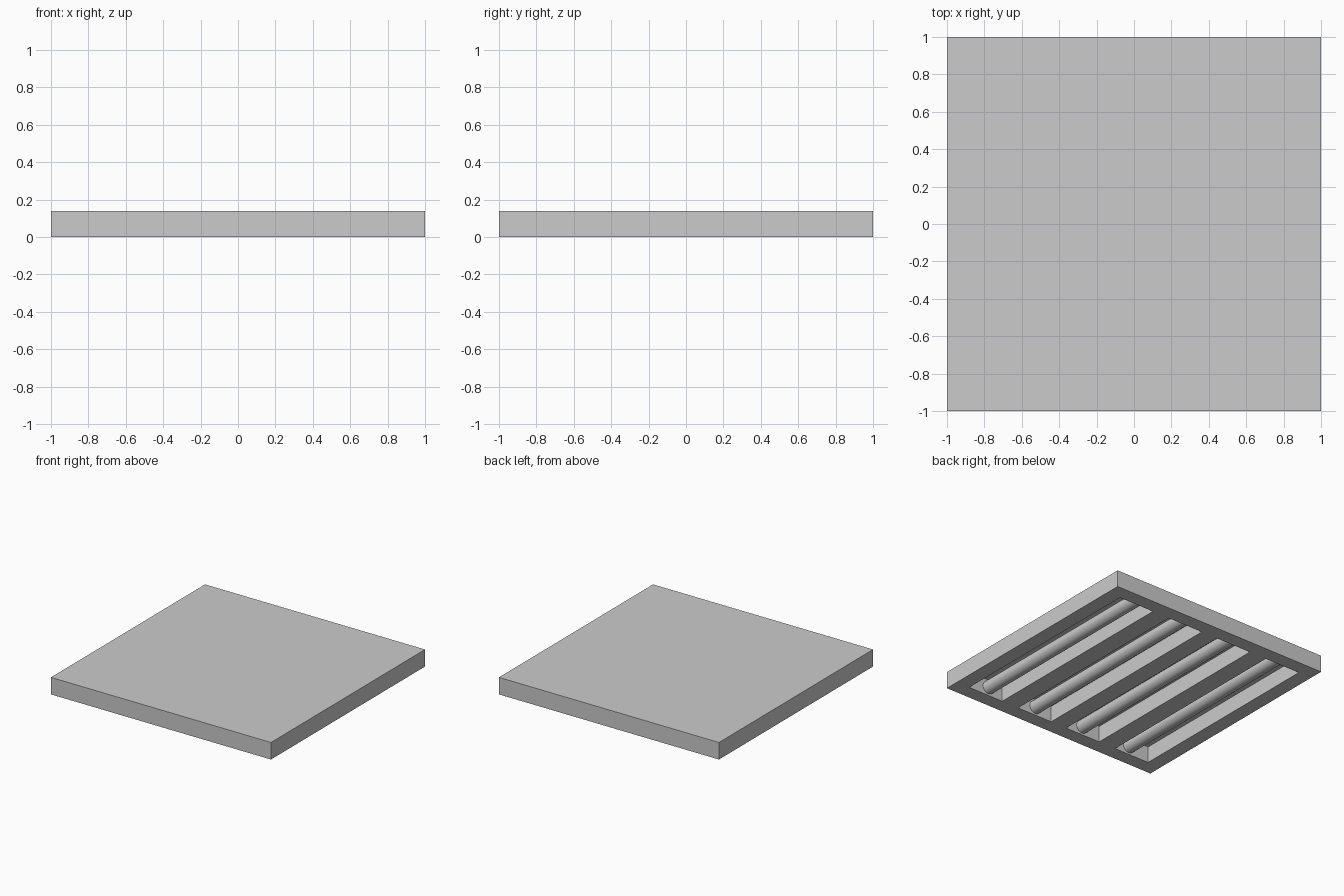
import bpy
import bmesh
from math import radians

HEIGHT = 0.14
POCKET_DEPTH = 0.134
POCKET_X = (-0.717, -0.236, 0.236, 0.717)
POCKET_HALF_WIDTH = 0.162
POCKET_HALF_LENGTH = 0.883
TUBE_X = (-0.69, -0.23, 0.23, 0.69)
TUBE_RADIUS = 0.053
TUBE_Z = 0.067

cube = bpy.data.objects.get("Cube")
if cube:
    bpy.data.objects.remove(cube, do_unlink=True)


def make_material(name, colour):
    mat = bpy.data.materials.new(name)
    mat.use_nodes = True
    mat.diffuse_color = colour
    mat.node_tree.nodes["Principled BSDF"].inputs["Base Color"].default_value = colour
    return mat


grey = make_material("light_grey", (0.6, 0.6, 0.6, 1))


def bottom_faces(bm):
    return [f for f in bm.faces if f.normal.z < -0.9]


def slice_bottom(bm, faces, point, normal):
    edges = {e for f in faces for e in f.edges}
    verts = {v for f in faces for v in f.verts}
    bmesh.ops.bisect_plane(bm, geom=list(faces) + list(edges) + list(verts),
                           plane_co=point, plane_no=normal)


# Panel housing: a slab with four long pockets sunk into the underside
bm = bmesh.new()
bmesh.ops.create_cube(bm, size=1)
for v in bm.verts:
    v.co = (v.co.x * 2, v.co.y * 2, (v.co.z + 0.5) * HEIGHT)
bm.normal_update()
for y in (-POCKET_HALF_LENGTH, POCKET_HALF_LENGTH):
    slice_bottom(bm, bottom_faces(bm), (0, y, 0), (0, 1, 0))
for x in POCKET_X:
    for side in (-POCKET_HALF_WIDTH, POCKET_HALF_WIDTH):
        middle = [f for f in bottom_faces(bm) if abs(f.calc_center_median().y) < 0.1]
        slice_bottom(bm, middle, (x + side, 0, 0), (1, 0, 0))
pockets = [f for f in bottom_faces(bm)
           if abs(f.calc_center_median().y) < 0.1
           and any(abs(f.calc_center_median().x - x) < 0.02 for x in POCKET_X)]
sunk = bmesh.ops.extrude_discrete_faces(bm, faces=pockets)["faces"]
for f in sunk:
    for v in f.verts:
        v.co.z = POCKET_DEPTH
bmesh.ops.recalc_face_normals(bm, faces=bm.faces)
mesh = bpy.data.meshes.new("panel_housing")
bm.to_mesh(mesh)
bm.free()
mesh.materials.append(grey)
housing = bpy.data.objects.new("panel_housing", mesh)
bpy.context.collection.objects.link(housing)

# Round tubes spanning each pocket from end to end
for i, x in enumerate(TUBE_X, 1):
    bpy.ops.mesh.primitive_cylinder_add(vertices=32, radius=TUBE_RADIUS,
                                        depth=2 * POCKET_HALF_LENGTH,
                                        location=(x, 0, TUBE_Z),
                                        rotation=(radians(90), 0, 0))
    tube = bpy.context.object
    tube.name = f"tube_{i}"
    tube.data.materials.append(grey)
    bpy.ops.object.shade_smooth_by_angle(angle=radians(40))
